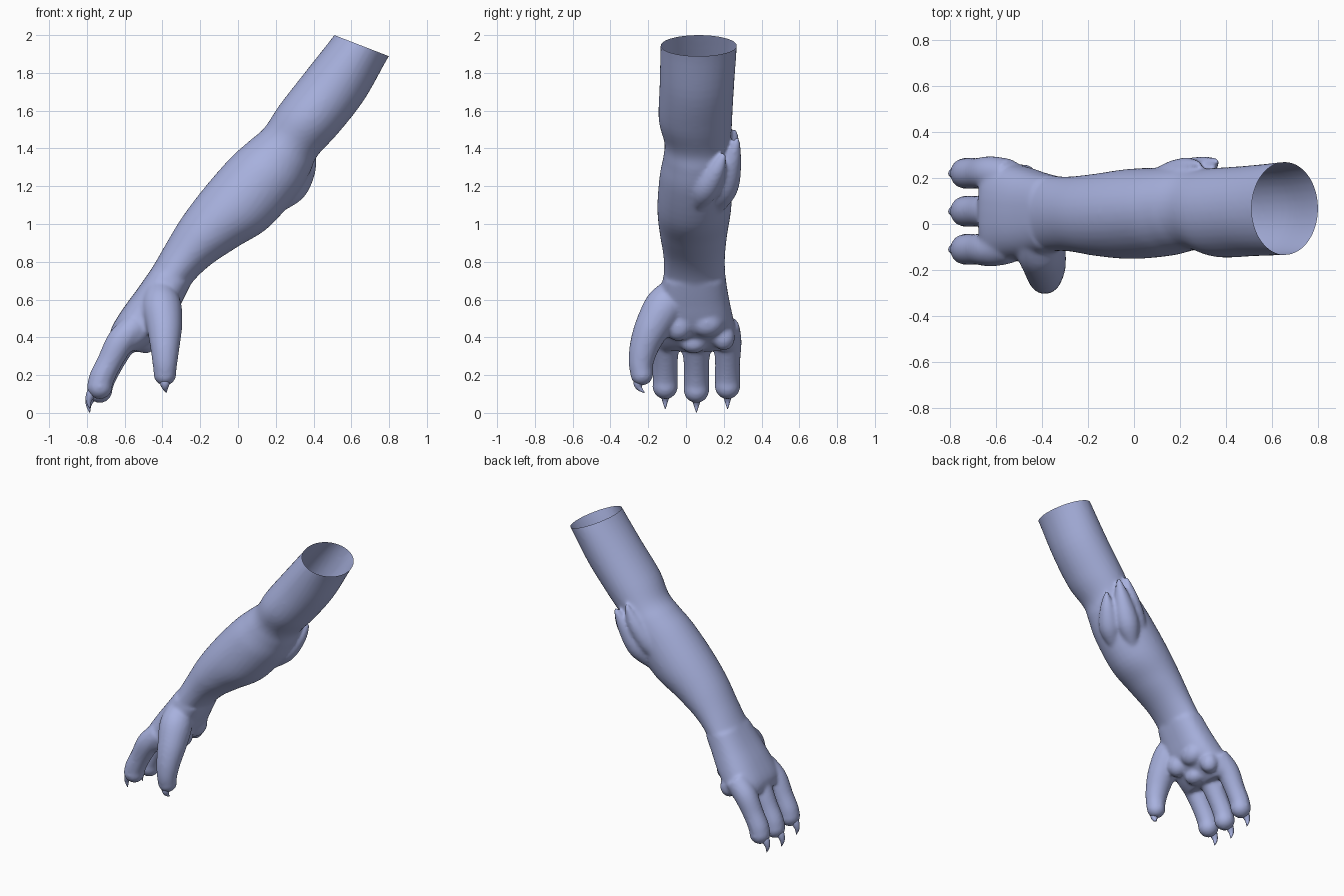
import bpy, bmesh, math
from mathutils import Vector

if "Cube" in bpy.data.objects:
    bpy.data.objects.remove(bpy.data.objects["Cube"])

skin = bpy.data.materials.new("periwinkle skin")
skin.diffuse_color = (0.39, 0.44, 0.73, 1)
skin.use_nodes = True
skin.node_tree.nodes["Principled BSDF"].inputs["Base Color"].default_value = skin.diffuse_color


def spline(rows, n=5):
    """Catmull-Rom interpolation of rows of numbers."""
    out = []
    for i in range(len(rows) - 1):
        a, b, c, d = (rows[max(0, min(len(rows) - 1, i + k))] for k in (-1, 0, 1, 2))
        for s in range(n):
            t = s / n
            out.append([0.5 * (2 * q + (r - p) * t + (2 * p - 5 * q + 4 * r - w) * t * t
                               + (3 * q - p - 3 * r + w) * t ** 3)
                        for p, q, r, w in zip(a, b, c, d)])
    out.append(list(rows[-1]))
    return out


def loft(bm, sections, power=1.0, seg=32):
    """Closed tube through (centre, half axis u, half axis v) sections."""
    rings = []
    for c, u, v in sections:
        ring = []
        for k in range(seg):
            a = 2 * math.pi * k / seg
            f = lambda x: math.copysign(abs(x) ** power, x)
            ring.append(bm.verts.new(c + u * f(math.cos(a)) + v * f(math.sin(a))))
        rings.append(ring)
    for r0, r1 in zip(rings, rings[1:]):
        for k in range(seg):
            j = (k + 1) % seg
            bm.faces.new((r0[k], r0[j], r1[j], r1[k]))
    bm.faces.new(rings[0][::-1])
    bm.faces.new(rings[-1])


def limb(bm, rows, seg=20):
    """Round tube along rows of x, y, z, radius."""
    pts = spline(rows)
    secs = []
    for i, p in enumerate(pts):
        t = Vector(pts[min(i + 1, len(pts) - 1)][:3]) - Vector(pts[max(i - 1, 0)][:3])
        u = Vector((0, 1, 0)).cross(t).normalized()
        v = t.cross(u).normalized()
        secs.append((Vector(p[:3]), u * p[3], v * p[3]))
    loft(bm, secs, seg=seg)


def ball(bm, centre, size):
    made = bmesh.ops.create_uvsphere(bm, u_segments=24, v_segments=16, radius=1)
    for v in made["verts"]:
        v.co = Vector(centre) + Vector((v.co.x * size[0], v.co.y * size[1], v.co.z * size[2]))


def finish(bm, name):
    bmesh.ops.recalc_face_normals(bm, faces=bm.faces)
    for f in bm.faces:
        f.smooth = True
    me = bpy.data.meshes.new(name)
    bm.to_mesh(me)
    bm.free()
    me.materials.append(skin)
    ob = bpy.data.objects.new(name, me)
    bpy.context.scene.collection.objects.link(ob)
    return ob


def plate_sections(rows):
    """Sections from front x,z, back x,z, and y range."""
    secs = []
    for xf, zf, xb, zb, y0, y1 in spline(rows):
        c = Vector(((xf + xb) / 2, (y0 + y1) / 2, (zf + zb) / 2))
        secs.append((c, Vector((xb - xf, 0, zb - zf)) / 2, Vector((0, (y1 - y0) / 2, 0))))
    return secs


bm = bmesh.new()
# upper arm, elbow, forearm and wrist
loft(bm, plate_sections([
    (0.60, 2.12, 0.89, 2.02, -0.13, 0.275),
    (0.51, 2.00, 0.80, 1.89, -0.135, 0.27),
    (0.36, 1.81, 0.67, 1.66, -0.14, 0.255),
    (0.22, 1.63, 0.53, 1.48, -0.145, 0.245),
    (0.14, 1.51, 0.42, 1.36, -0.115, 0.24),
    (0.06, 1.44, 0.38, 1.27, -0.12, 0.245),
    (-0.04, 1.35, 0.31, 1.15, -0.14, 0.245),
    (-0.18, 1.19, 0.16, 0.98, -0.152, 0.24),
    (-0.30, 1.03, 0.00, 0.88, -0.14, 0.22),
    (-0.39, 0.88, -0.15, 0.78, -0.12, 0.207),
    (-0.46, 0.76, -0.25, 0.68, -0.12, 0.21),
    (-0.53, 0.66, -0.30, 0.58, -0.14, 0.225)]))
# back of hand and palm
loft(bm, plate_sections([
    (-0.46, 0.76, -0.25, 0.68, -0.12, 0.21),
    (-0.53, 0.66, -0.30, 0.58, -0.14, 0.225),
    (-0.61, 0.55, -0.37, 0.45, -0.155, 0.25),
    (-0.67, 0.45, -0.47, 0.36, -0.165, 0.27),
    (-0.68, 0.38, -0.54, 0.32, -0.16, 0.27)]), power=0.8)
# palm pads
for c, s in [((-0.41, -0.04, 0.46), (0.07, 0.075, 0.08)),
             ((-0.41, 0.11, 0.48), (0.07, 0.09, 0.08)),
             ((-0.49, 0.04, 0.37), (0.06, 0.07, 0.055)),
             ((-0.48, 0.20, 0.40), (0.06, 0.06, 0.07))]:
    ball(bm, c, s)
# three fingers: y position, vertical shift
fingers = [(-0.11, 0.02), (0.055, 0.0), (0.22, 0.02)]
for y, dz in fingers:
    yb = 0.055 + (y - 0.055) * 0.92
    limb(bm, [(-0.54, yb, 0.46, 0.075), (-0.62, y, 0.36 + dz, 0.075),
              (-0.68, y, 0.25 + dz, 0.067), (-0.72, y, 0.17 + dz, 0.067),
              (-0.732, y, 0.125 + dz, 0.066)])
    ball(bm, (-0.732, y, 0.12 + dz), (0.068, 0.068, 0.068))
# thumb
limb(bm, [(-0.42, -0.04, 0.66, 0.075), (-0.405, -0.11, 0.57, 0.105),
          (-0.39, -0.175, 0.46, 0.095), (-0.387, -0.218, 0.36, 0.08),
          (-0.387, -0.238, 0.27, 0.067), (-0.387, -0.235, 0.21, 0.06)])
ball(bm, (-0.387, -0.234, 0.205), (0.061, 0.061, 0.061))
# pointed tufts at the elbow
limb(bm, [(0.06, 0.17, 1.12, 0.03), (0.15, 0.20, 1.24, 0.065),
          (0.23, 0.235, 1.37, 0.055), (0.285, 0.262, 1.50, 0.010)])
limb(bm, [(0.14, 0.16, 1.07, 0.03), (0.22, 0.20, 1.19, 0.075),
          (0.30, 0.24, 1.33, 0.055), (0.365, 0.275, 1.46, 0.010)])
limb(bm, [(0.20, 0.05, 1.08, 0.03), (0.29, 0.10, 1.18, 0.07),
          (0.36, 0.16, 1.28, 0.052), (0.41, 0.205, 1.37, 0.010)])
arm = finish(bm, "arm_and_hand")

# fuse the parts into one soft skin
rm = arm.modifiers.new("fuse", "REMESH")
rm.mode = "VOXEL"
rm.voxel_size = 0.011
rm.use_smooth_shade = True
sm = arm.modifiers.new("soften", "SMOOTH")
sm.factor = 0.5
sm.iterations = 9
dg = bpy.context.evaluated_depsgraph_get()
fused = bpy.data.meshes.new_from_object(arm.evaluated_get(dg))
arm.modifiers.clear()

# open the shoulder end
bm = bmesh.new()
bm.from_mesh(fused)
bmesh.ops.bisect_plane(bm, geom=bm.verts[:] + bm.edges[:] + bm.faces[:],
                       plane_co=(0.51, 0, 2.0), plane_no=(0.36, 0, 0.93), clear_outer=True)
for f in bm.faces:
    f.smooth = True
    f.material_index = 0
bm.to_mesh(fused)
bm.free()
fused.materials.clear()
fused.materials.append(skin)
arm.data = fused

# claws
for i, (y, dz) in enumerate(fingers):
    bm = bmesh.new()
    limb(bm, [(-0.745, y, 0.12 + dz, 0.03), (-0.775, y, 0.085 + dz, 0.027),
              (-0.79, y, 0.045 + dz, 0.016), (-0.785, y, 0.002 + dz, 0.002)], seg=12)
    finish(bm, "finger_claw_%d" % (i + 1))
bm = bmesh.new()
limb(bm, [(-0.387, -0.245, 0.19, 0.03), (-0.387, -0.252, 0.155, 0.026),
          (-0.385, -0.245, 0.13, 0.015), (-0.38, -0.22, 0.107, 0.002)], seg=12)
finish(bm, "thumb_claw")
